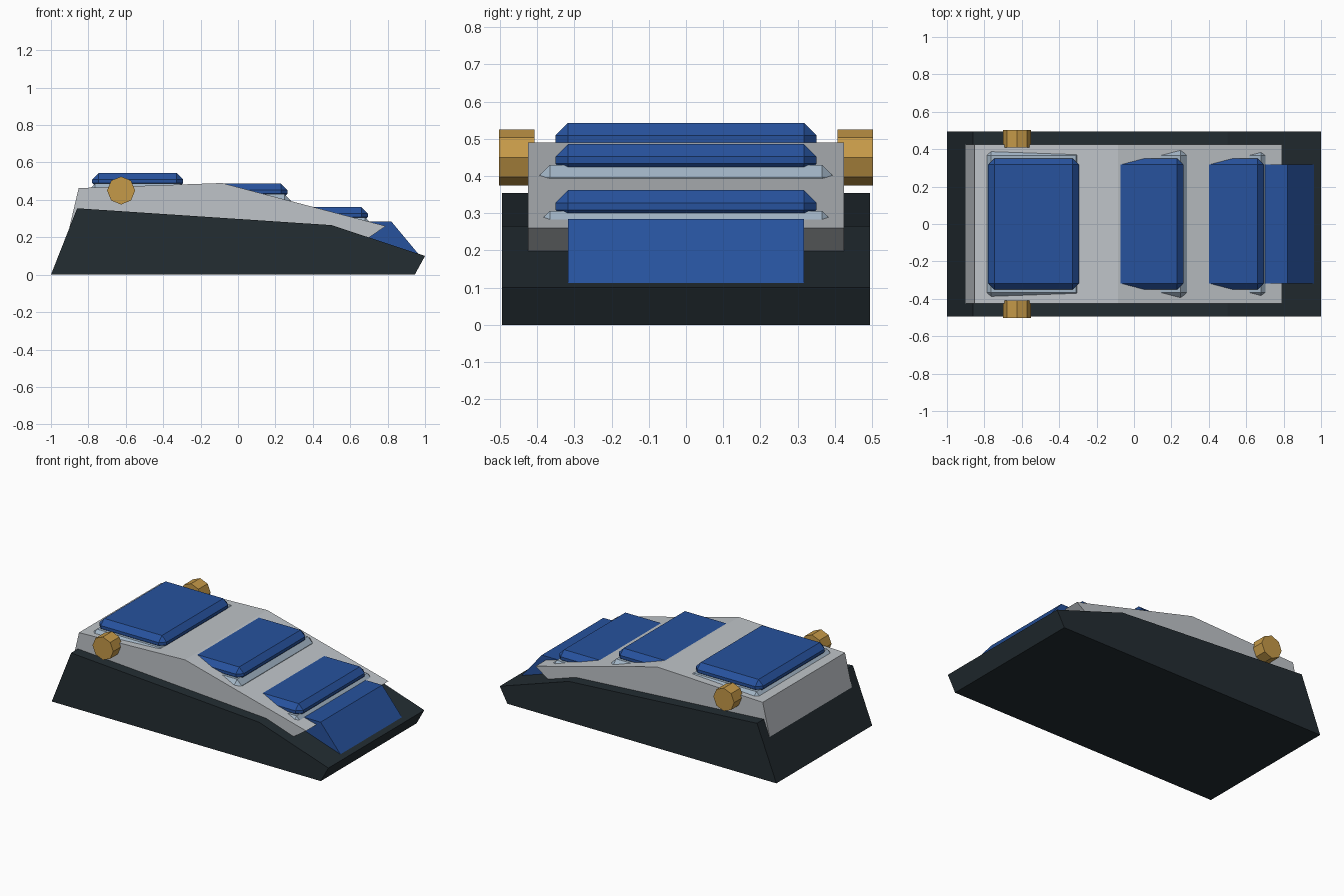
import bpy, bmesh, math

if "Cube" in bpy.data.objects:
    bpy.data.objects.remove(bpy.data.objects["Cube"])


def material(name, rgb):
    m = bpy.data.materials.new(name)
    m.diffuse_color = (*rgb, 1)
    m.use_nodes = True
    m.node_tree.nodes["Principled BSDF"].inputs["Base Color"].default_value = m.diffuse_color
    return m


DARK = material("dark slate", (0.017, 0.026, 0.032))
GREY = material("light grey", (0.52, 0.55, 0.58))
BLUE = material("strong blue", (0.02, 0.085, 0.34))
PALE = material("pale steel blue", (0.36, 0.46, 0.56))
GOLD = material("brass", (0.56, 0.32, 0.065))


def finish(name, bm, mat):
    bmesh.ops.recalc_face_normals(bm, faces=bm.faces)
    me = bpy.data.meshes.new(name)
    bm.to_mesh(me)
    bm.free()
    me.materials.append(mat)
    ob = bpy.data.objects.new(name, me)
    bpy.context.collection.objects.link(ob)
    return ob


def extrude_profile(name, pts, half_width, mat):
    """Side profile (x, z) extruded symmetrically along y."""
    bm = bmesh.new()
    face = bm.faces.new([bm.verts.new((x, -half_width, z)) for x, z in pts])
    new = bmesh.ops.extrude_face_region(bm, geom=[face])["geom"]
    bmesh.ops.translate(bm, vec=(0, 2 * half_width, 0),
                        verts=[v for v in new if isinstance(v, bmesh.types.BMVert)])
    return finish(name, bm, mat)


def chamfered_box(name, x, half_x, half_y, bottom, top, chamfer, mat):
    bm = bmesh.new()
    bmesh.ops.create_cube(bm, size=2)
    for v in bm.verts:
        v.co = (x + v.co.x * half_x, v.co.y * half_y, top if v.co.z > 0 else bottom)
    bmesh.ops.bevel(bm, geom=bm.edges[:], offset=chamfer, segments=1,
                    affect='EDGES', profile=0.5)
    return finish(name, bm, mat)


# Wedge base, upper shell and sloping nose block
extrude_profile("base", [(-1, 0), (0.945, 0), (1, 0.1), (0.5, 0.265), (-0.86, 0.355)],
                0.495, DARK)
extrude_profile("shell", [(-0.902, 0.25), (0.70, 0.198), (0.79, 0.26),
                          (-0.085, 0.49), (-0.852, 0.463)], 0.425, GREY)
extrude_profile("nose_block", [(0.55, 0.15), (0.93, 0.1), (0.965, 0.11),
                               (0.82, 0.284), (0.60, 0.284)], 0.318, BLUE)

# Three stepped pads, each sitting on a pale tray
for i, (x, top) in enumerate([(-0.537, 0.543), (0.021, 0.4863), (0.451, 0.362)], 1):
    chamfered_box(f"pad_{i}", x, 0.243, 0.351, top - 0.087, top, 0.034, BLUE)
    chamfered_box(f"tray_{i}", x, 0.262, 0.40, top - 0.13, top - 0.056, 0.034, PALE)

# Eight-sided side knobs
for side, label in ((-1, "front"), (1, "back")):
    pts = [(-0.625 + 0.075 * math.cos(k * math.pi / 4),
            0.45 + 0.075 * math.sin(k * math.pi / 4)) for k in range(8)]
    knob = extrude_profile(f"{label}_knob", pts, 0.0475, GOLD)
    knob.location.y = side * 0.4555
